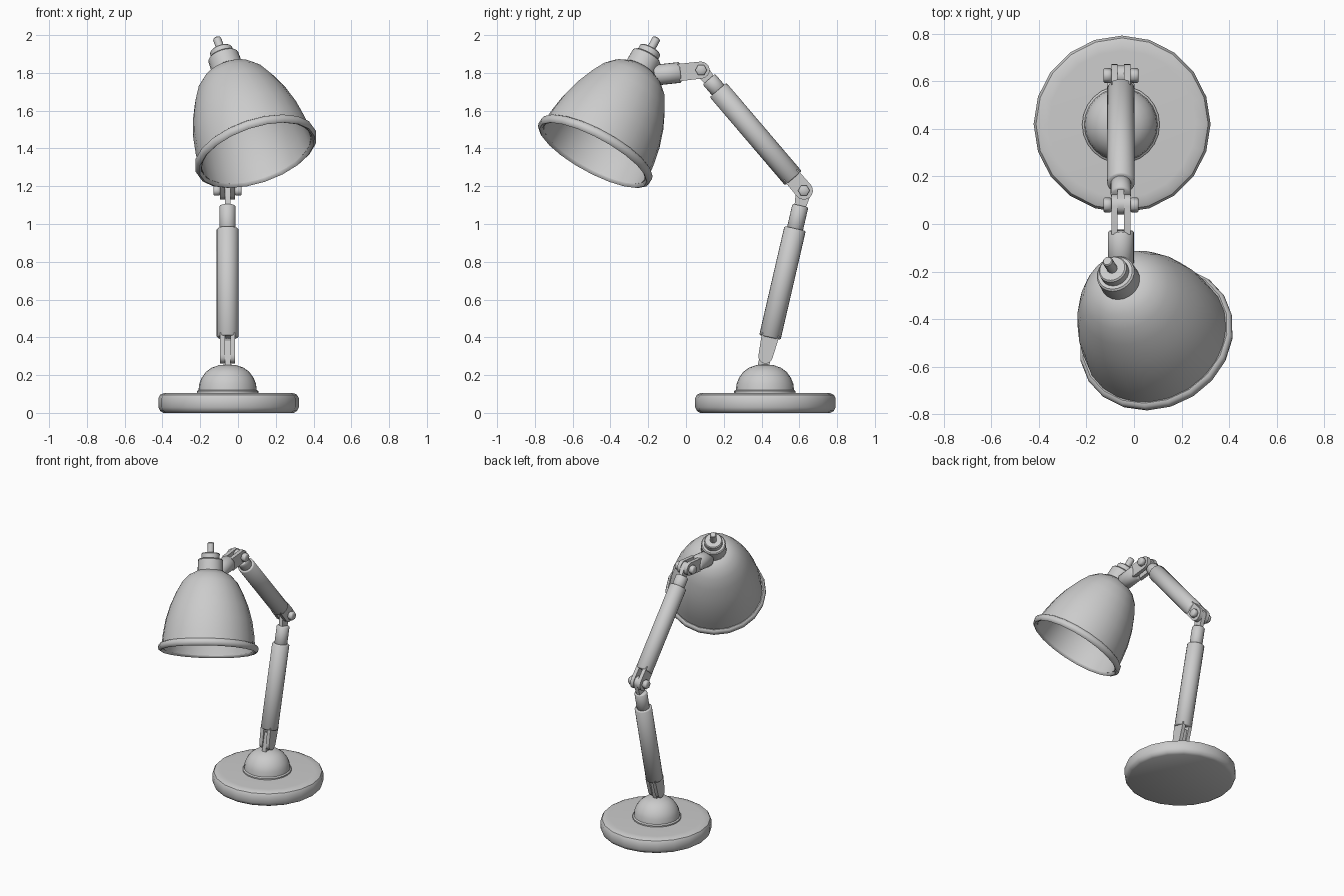
import bpy, bmesh, math
from mathutils import Vector, Matrix

if "Cube" in bpy.data.objects:
    bpy.data.objects.remove(bpy.data.objects["Cube"])

X = -0.055  # plane of the arm


def finish(name, bm, matrix, angle=35):
    bmesh.ops.remove_doubles(bm, verts=bm.verts, dist=1e-5)
    bmesh.ops.recalc_face_normals(bm, faces=bm.faces)
    bm.transform(matrix)
    me = bpy.data.meshes.new(name)
    bm.to_mesh(me)
    bm.free()
    ob = bpy.data.objects.new(name, me)
    bpy.context.collection.objects.link(ob)
    bpy.ops.object.select_all(action='DESELECT')
    ob.select_set(True)
    bpy.context.view_layer.objects.active = ob
    bpy.ops.object.shade_smooth_by_angle(angle=math.radians(angle))
    return ob


def frame(origin, direction):
    # local z along direction, origin at the given point
    q = Vector(direction).to_track_quat('Z', 'Y')
    return Matrix.Translation(origin) @ q.to_matrix().to_4x4()


def lathe(name, profile, origin, direction=(0, 0, 1), sides=20, closed=False, angle=35):
    bm = bmesh.new()
    rings = []
    for r, z in profile:
        if r == 0:
            rings.append([bm.verts.new((0, 0, z))] * sides)
        else:
            rings.append([bm.verts.new((r * math.cos(2 * math.pi * i / sides),
                                        r * math.sin(2 * math.pi * i / sides), z))
                          for i in range(sides)])
    pairs = list(zip(rings, rings[1:]))
    if closed:
        pairs.append((rings[-1], rings[0]))
    for a, b in pairs:
        for i in range(sides):
            j = (i + 1) % sides
            bm.faces.new(list(dict.fromkeys((a[i], a[j], b[j], b[i]))))
    return finish(name, bm, frame(origin, direction), angle)


def rod(name, a, b, r, bevel=0.006, sides=20):
    a, b = Vector(a), Vector(b)
    n = (b - a).length
    return lathe(name, [(0, 0), (r - bevel, 0), (r, bevel), (r, n - bevel), (r - bevel, n), (0, n)],
                 a, b - a, sides, angle=50)


def plate(name, start, pivot, x, thick, w0, w1):
    # flat bar in the arm plane, rounded around the pivot
    a, b = Vector(start), Vector(pivot)
    d = (b - a).normalized()
    s = Vector((0, -d.z, d.y))
    pts = [a + s * w0, a - s * w0]
    for i in range(9):
        t = -math.pi / 2 + math.pi * i / 8
        pts.append(b + d * w1 * math.cos(t) + s * w1 * math.sin(t))
    bm = bmesh.new()
    f = bm.faces.new([bm.verts.new(p + Vector((x - thick / 2, 0, 0))) for p in pts])
    ext = bmesh.ops.extrude_face_region(bm, geom=[f])
    bmesh.ops.translate(bm, vec=(thick, 0, 0),
                        verts=[v for v in ext['geom'] if isinstance(v, bmesh.types.BMVert)])
    return finish(name, bm, Matrix.Identity(4))


def fork(name, start, pivot, w0, w1):
    for side, sx in (("left", -1), ("right", 1)):
        plate(f"{name}_{side}", start, pivot, sx * 0.027, 0.026, w0, w1).location.x = X


def bolt(name, p):
    rod(name + "_pin", p - Vector((0.06, 0, 0)), p + Vector((0.06, 0, 0)), 0.02, 0.003, 12)
    for side, sx in (("left", -1), ("right", 1)):
        rod(f"{name}_head_{side}", p + Vector((sx * 0.04, 0, 0)),
            p + Vector((sx * 0.074, 0, 0)), 0.031, 0.005, 6)


# base disc and dome
lathe("base", [(0, 0), (0.345, 0), (0.362, 0.01), (0.372, 0.03), (0.372, 0.078), (0.362, 0.096),
               (0.345, 0.104), (0.31, 0.106), (0, 0.106)], (-0.05, 0.42, 0))
lathe("base_dome", [(0.163, 0.1), (0.163, 0.115), (0.154, 0.122), (0.15, 0.155), (0.138, 0.185),
                    (0.115, 0.217), (0.085, 0.239), (0.045, 0.253), (0, 0.257)],
      (X, 0.418, 0), sides=24)

# joints of the arm
foot = Vector((X, 0.412, 0.26))
elbow = Vector((X, 0.624, 1.177))
wrist = Vector((X, 0.08, 1.815))
low = (elbow - foot).normalized()
up = (wrist - elbow).normalized()
head = Vector((0, -0.25, -0.028)).normalized()


def flat(p):
    return Vector((0, p.y, p.z))


# lower arm
plate("foot_tang", flat(foot + low * 0.12), flat(foot - low * 0.02), 0, 0.03, 0.03, 0.03).location.x = X
fork("foot_fork", flat(foot + low * 0.16), flat(foot + low * 0.04), 0.047, 0.038)
rod("foot_collar", foot + low * 0.085, foot + low * 0.095, 0.03)
rod("lower_arm_tube", foot + low * 0.143, foot + low * 0.735, 0.058)
rod("lower_arm_sleeve", foot + low * 0.72, foot + low * 0.86, 0.043)
plate("elbow_tang", flat(foot + low * 0.85), flat(elbow), 0, 0.028, 0.03, 0.042).location.x = X

# elbow and upper arm
fork("elbow_fork", flat(elbow + up * 0.11), flat(elbow), 0.046, 0.048)
bolt("elbow_bolt", elbow)
rod("upper_arm_tube", elbow + up * 0.085, elbow + up * 0.70, 0.058)
rod("upper_arm_sleeve", elbow + up * 0.69, elbow + up * 0.775, 0.043)
plate("wrist_tang", flat(elbow + up * 0.77), flat(wrist), 0, 0.028, 0.03, 0.04).location.x = X

# wrist and shade holder
fork("wrist_fork", flat(wrist + head * 0.12), flat(wrist), 0.046, 0.045)
bolt("wrist_bolt", wrist)
rod("shade_holder", wrist + head * 0.11, wrist + head * 0.25, 0.055)

# shade, measured along its axis from the tip of the cap
tip = Vector((-0.112, -0.155, 1.984))
axis = Vector((0.289, -0.457, -0.841))
lathe("cap_knob", [(0, 0), (0.018, 0), (0.022, 0.005), (0.022, 0.09), (0, 0.09)], tip, axis, 12)
lathe("cap_washer", [(0, 0.072), (0.055, 0.072), (0.061, 0.078), (0.061, 0.12), (0, 0.12)], tip, axis)
lathe("cap_collar", [(0, 0.112), (0.076, 0.112), (0.083, 0.119), (0.085, 0.205), (0, 0.205)], tip, axis)
outer = [(0.085, 0.192), (0.14, 0.222), (0.186, 0.27), (0.224, 0.34), (0.262, 0.43),
         (0.291, 0.53), (0.307, 0.63), (0.314, 0.715)]
inner = [(r - 0.012, z + 0.008) for r, z in reversed(outer)]
lathe("shade", [(0, 0.192)] + outer + inner + [(0, 0.2)], tip, axis, 24, angle=60)
rim = [(0.32 + 0.017 * math.cos(k * math.pi / 4), 0.712 + 0.025 * math.sin(k * math.pi / 4))
       for k in range(8)]
lathe("shade_rim", rim, tip, axis, 20, closed=True, angle=60)
